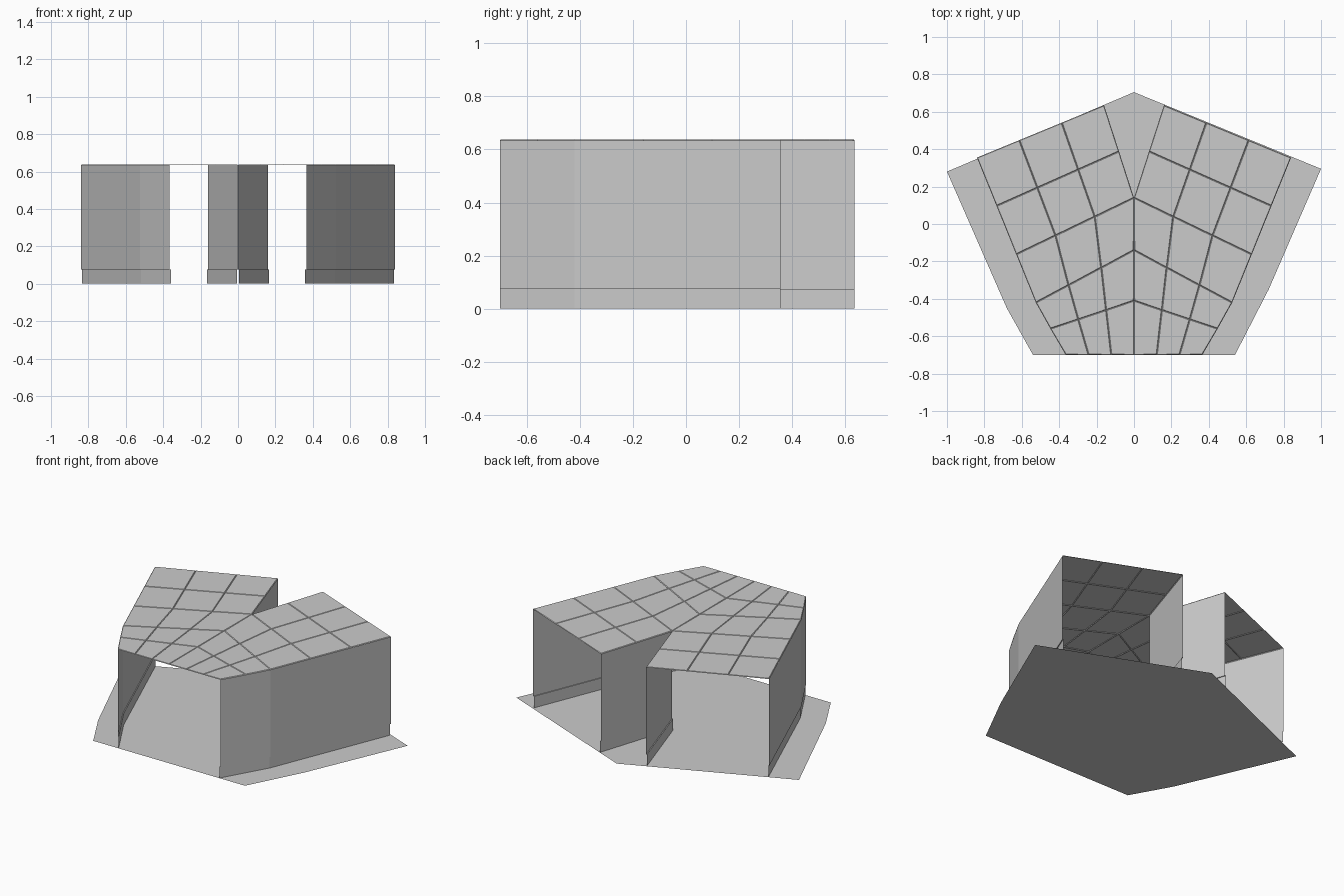
import bpy, bmesh
from mathutils import Vector

if "Cube" in bpy.data.objects:
    bpy.data.objects.remove(bpy.data.objects["Cube"])

TOP, SKIRT, STEP = 0.634, 0.075, 0.006


def finish(bm, name):
    mesh = bpy.data.meshes.new(name)
    bm.to_mesh(mesh)
    bm.free()
    ob = bpy.data.objects.new(name, mesh)
    bpy.context.collection.objects.link(ob)
    return ob


def wall(name, path, side, offset):
    """Thin wall along a plan path, stepping sideways at the skirting."""
    bm = bmesh.new()
    section = [(0, TOP), (0, SKIRT), (offset, SKIRT), (offset, 0.001)]
    rows = [[bm.verts.new((side * (x + dx), y, z)) for dx, z in section] for x, y in path]
    for a, b in zip(rows, rows[1:]):
        for i in range(len(section) - 1):
            bm.faces.new((a[i], a[i + 1], b[i + 1], b[i]))
    bmesh.ops.recalc_face_normals(bm, faces=bm.faces)
    return finish(bm, name)


# Floor plate
bm = bmesh.new()
outline = [(0, 0.705), (-1, 0.28), (-0.68, -0.45), (-0.54, -0.7),
           (0.54, -0.7), (0.72, -0.35), (1, 0.295)]
bm.faces.new([bm.verts.new((x, y, 0)) for x, y in outline])
finish(bm, "floor")

# Outer walls and the two walls of the V-shaped recess at the back
outer = [(0.84, 0.355), (0.525, -0.42), (0.365, -0.7)]
recess = [(0.16, 0.635), (0.0, 0.14)]
for label, side in (("left", -1), ("right", 1)):
    wall(label + "_outer_wall", outer, side, -STEP)
    wall(label + "_recess_wall", recess, side, STEP)

# Roof: two mirrored wings of tiles with shallow joints between them
inner_edge = [(0.16, 0.635), (0.08, 0.388), (0, 0.14), (0, -0.14), (0, -0.41), (0, -0.7)]
outer_edge = [(0.84, 0.355), (0.735, 0.097), (0.63, -0.162), (0.525, -0.42),
              (0.447, -0.56), (0.365, -0.7)]
bm = bmesh.new()
COLS = 3
for side in (-1, 1):
    grid = []
    for p, q in zip(inner_edge, outer_edge):
        a, b = Vector((*p, TOP)), Vector((*q, TOP))
        row = [a.lerp(b, i / COLS) for i in range(COLS + 1)]
        grid.append([bm.verts.new((side * v.x, v.y, v.z)) for v in row])
    for r, s in zip(grid, grid[1:]):
        for i in range(COLS):
            bm.faces.new((r[i], s[i], s[i + 1], r[i + 1]))
bmesh.ops.remove_doubles(bm, verts=bm.verts, dist=0.0005)
for f in bm.faces:
    f.normal_update()
    if f.normal.z < 0:
        f.normal_flip()
bmesh.ops.inset_individual(bm, faces=bm.faces[:], thickness=0.005)
# Raise the tile centres slightly above the joints
rim = {v for f in bm.faces for v in f.verts}
tiles = [f for f in bm.faces if f.calc_area() > 0.005]
for v in {v for f in tiles for v in f.verts}:
    v.co.z += 0.004
finish(bm, "roof_tiles")
